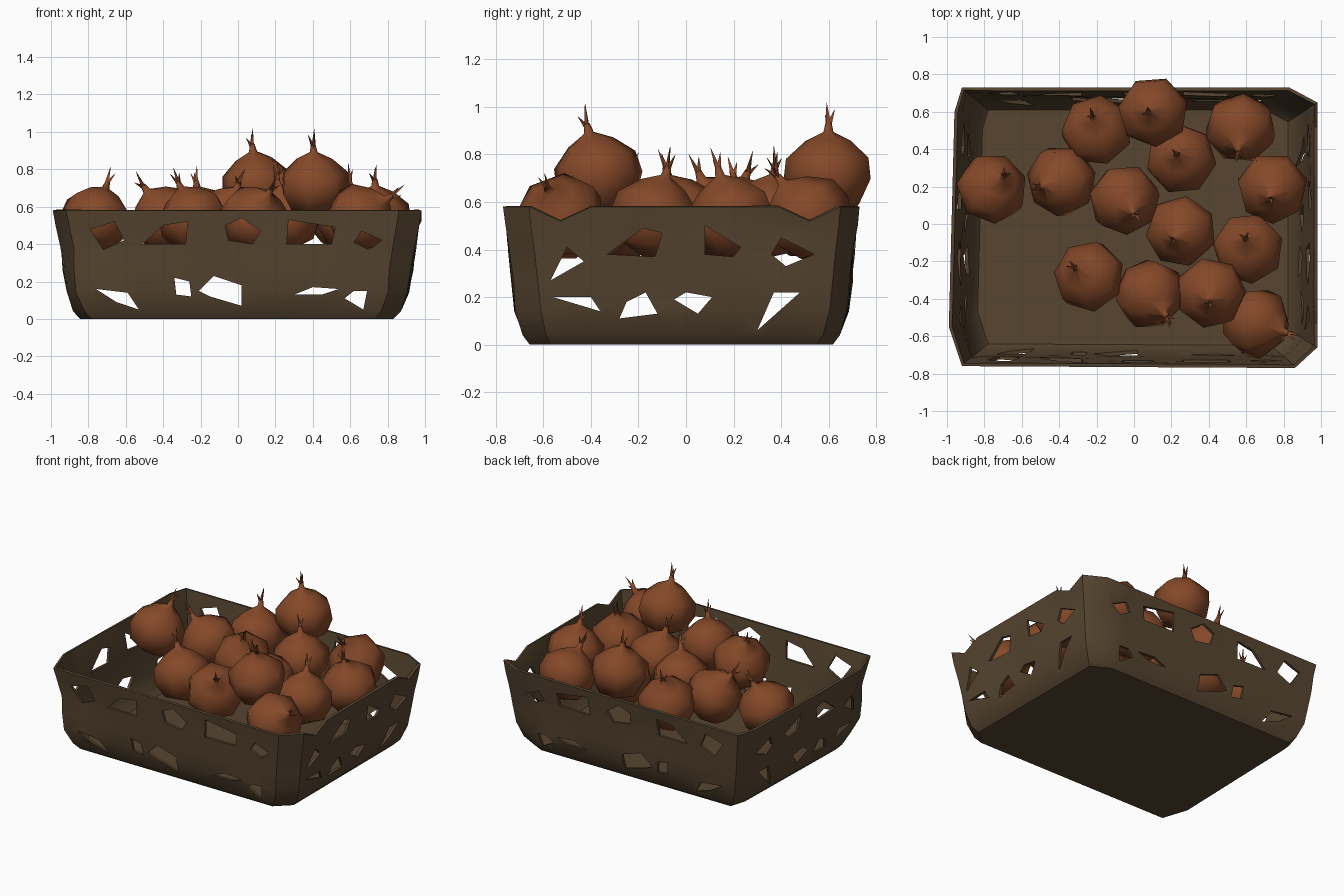
import bpy, bmesh, math, random
from mathutils import Vector, Matrix, noise

random.seed(4)
cube = bpy.data.objects.get("Cube")
if cube:
    bpy.data.objects.remove(cube)


def material(name, rgb):
    m = bpy.data.materials.new(name)
    m.use_nodes = True
    m.diffuse_color = (*rgb, 1)
    node = m.node_tree.nodes["Principled BSDF"]
    node.inputs["Base Color"].default_value = (*rgb, 1)
    node.inputs["Roughness"].default_value = 0.9
    return m


wicker = material("dark wicker brown", (0.095, 0.06, 0.03))
skin = material("onion skin orange", (0.235, 0.066, 0.022))


def add_object(name, bm, mat=None):
    mesh = bpy.data.meshes.new(name)
    bm.normal_update()
    bm.to_mesh(mesh)
    bm.free()
    ob = bpy.data.objects.new(name, mesh)
    bpy.context.collection.objects.link(ob)
    if mat:
        mesh.materials.append(mat)
    return ob


def activate(ob):
    bpy.ops.object.select_all(action='DESELECT')
    ob.select_set(True)
    bpy.context.view_layer.objects.active = ob


def smooth(ob, degrees):
    activate(ob)
    bpy.ops.object.shade_smooth_by_angle(angle=math.radians(degrees))


# Basket shell: a chamfered outline lofted through flaring levels
rim = [(-0.92, -0.76), (0.86, -0.77), (0.98, -0.66), (0.98, 0.65),
       (0.83, 0.73), (-0.92, 0.73), (-0.96, 0.6), (-0.99, -0.55)]
levels = [(0, 0.85), (0.04, 0.89), (0.14, 0.93), (0.26, 0.95),
          (0.38, 0.965), (0.5, 0.985), (0.58, 1)]
centre = Vector((-0.01, -0.02))
outline = []
for i, a in enumerate(rim):
    a, b = Vector(a), Vector(rim[(i + 1) % len(rim)])
    steps = 10 if (b - a).length > 0.5 else 1
    outline += [a.lerp(b, k / steps) for k in range(steps)]

bm = bmesh.new()
rings = []
for z, scale in levels:
    ring = []
    for p in outline:
        q = centre + (p - centre) * scale
        height = z
        if 0.1 < z < 0.55:  # uneven hand-woven walls
            q *= 1 + 0.02 * noise.noise(Vector((q.x, q.y, z)) * 4)
        if z > 0.55 and p.x > 0.97 and abs(abs(p.y) - 0.53) < 0.05:
            height -= 0.06  # worn dips in the rim
        ring.append(bm.verts.new((q.x, q.y, height)))
    rings.append(ring)
n = len(outline)
for low, high in zip(rings, rings[1:]):
    for i in range(n):
        j = (i + 1) % n
        bm.faces.new((low[i], low[j], high[j], high[i]))
bm.faces.new(rings[0][::-1])
basket = add_object("basket", bm, wicker)
shell = basket.modifiers.new("thickness", 'SOLIDIFY')
shell.thickness = 0.018
shell.offset = -1

# Ragged gaps, as outlines along each wall: (position, height)
long_gaps = [
    [(-.79, .48), (-.66, .52), (-.61, .42), (-.72, .37)],
    [(-.51, .4), (-.4, .5), (-.27, .52), (-.28, .4)],
    [(-.07, .5), (.02, .54), (.12, .47), (.08, .4), (-.05, .42)],
    [(.27, .53), (.26, .4), (.5, .4), (.52, .49)],
    [(.62, .41), (.66, .47), (.77, .42), (.7, .37)],
    [(-.76, .16), (-.59, .14), (-.53, .05), (-.65, .09)],
    [(-.34, .22), (-.26, .2), (-.25, .12), (-.33, .13)],
    [(-.21, .15), (-.13, .23), (.02, .18), (.02, .07), (-.15, .12)],
    [(.3, .13), (.4, .17), (.54, .16), (.45, .13)],
    [(.57, .11), (.62, .15), (.69, .15), (.67, .05)]]
short_gaps = [
    [(-.57, .27), (-.5, .41), (-.43, .35)],
    [(-.33, .38), (-.18, .49), (-.1, .47), (-.13, .37)],
    [(.08, .38), (.08, .5), (.23, .41), (.2, .37)],
    [(.36, .38), (.4, .45), (.54, .38), (.42, .33)],
    [(-.56, .2), (-.4, .2), (-.36, .14)],
    [(-.28, .11), (-.25, .18), (-.17, .22), (-.12, .13)],
    [(-.05, .19), (0, .22), (.11, .2), (.05, .13)],
    [(.3, .06), (.37, .22), (.48, .22)]]


def gap_cutter(name, gaps, place):
    bm = bmesh.new()
    for gap in gaps:
        near = [bm.verts.new(place(u, z, -2)) for u, z in gap]
        far = [bm.verts.new(place(u, z, 2)) for u, z in gap]
        bm.faces.new(near)
        bm.faces.new(far[::-1])
        for i in range(len(gap)):
            j = (i + 1) % len(gap)
            bm.faces.new((near[i], far[i], far[j], near[j]))
    bmesh.ops.recalc_face_normals(bm, faces=bm.faces)
    ob = add_object(name, bm)
    ob.hide_render = True
    return ob


cutters = [gap_cutter("long_wall_cutter", long_gaps, lambda u, z, d: (u, d, z)),
           gap_cutter("short_wall_cutter", short_gaps, lambda u, z, d: (d, u, z))]
for cutter in cutters:
    cut = basket.modifiers.new("gaps", 'BOOLEAN')
    cut.operation = 'DIFFERENCE'
    cut.solver = 'EXACT'
    cut.object = cutter
activate(basket)
for name in [m.name for m in basket.modifiers]:
    bpy.ops.object.modifier_apply(modifier=name)
for cutter in cutters:
    bpy.data.objects.remove(cutter)
smooth(basket, 30)

# Onion: a seven-sided bulb drawn up into a neck with dry split tips
profile = [(0.14, -0.13), (0.19, -0.03), (0.18, 0.06), (0.1, 0.135),
           (0.022, 0.175), (0.013, 0.215)]
SIDES = 7


def onion(name, centre, lean):
    bm = bmesh.new()
    rows = []
    for r, z in profile:
        rows.append([bm.verts.new((r * math.cos(a), r * math.sin(a), z))
                     for a in (math.tau * i / SIDES for i in range(SIDES))])
    root = bm.verts.new((0, 0, -0.18))
    for i in range(SIDES):
        j = (i + 1) % SIDES
        bm.faces.new((root, rows[0][j], rows[0][i]))
        for low, high in zip(rows, rows[1:]):
            bm.faces.new((low[i], low[j], high[j], high[i]))
    bm.faces.new(rows[-1])
    # Split tips
    for k, length in enumerate((0.1, 0.075, 0.06)):
        turn = Matrix.Rotation(math.tau * k / 3, 4, 'Z')
        tilt = Matrix.Rotation(0.15 + 0.2 * k, 4, 'Y')
        move = Matrix.Translation((0, 0, 0.2))
        lift = Matrix.Translation((0, 0, length / 2))
        bmesh.ops.create_cone(bm, cap_ends=True, segments=3, radius1=0.014,
                              radius2=0.001, depth=length,
                              matrix=move @ turn @ tilt @ lift)
    reach = 0.27
    flat = min(math.hypot(*lean), 0.23)
    axis = Vector((*lean, math.sqrt(reach ** 2 - flat ** 2)))
    ob = add_object(name, bm, skin)
    spin = Matrix.Rotation(random.uniform(0, math.tau), 4, 'Z')
    ob.matrix_world = (Matrix.Translation(centre)
                       @ axis.to_track_quat('Z', 'Y').to_matrix().to_4x4() @ spin)
    smooth(ob, 55)


# Pile: centre x, y and where the neck leans; two sit on top
LOW, HIGH = 0.54, 0.72
pile = [
    (-.76, .19, .08, .09, LOW), (-.39, .23, -.15, -.04, LOW),
    (-.2, .5, -.03, .1, LOW), (.1, .6, -.03, 0, HIGH),
    (.25, .35, -.03, .03, LOW), (.57, .51, -.02, -.16, LOW),
    (.74, .19, -.01, -.07, LOW), (-.05, .13, .07, -.1, LOW),
    (.25, -.04, -.05, -.06, LOW), (.61, -.13, -.02, .07, LOW),
    (-.24, -.28, -.1, .06, LOW), (.09, -.38, .11, -.15, LOW),
    (.41, -.37, -.01, -.06, HIGH), (.66, -.53, .21, -.07, LOW)]
for i, (x, y, dx, dy, z) in enumerate(pile, 1):
    onion(f"onion_{i}", (x, y, z), (dx, dy))
